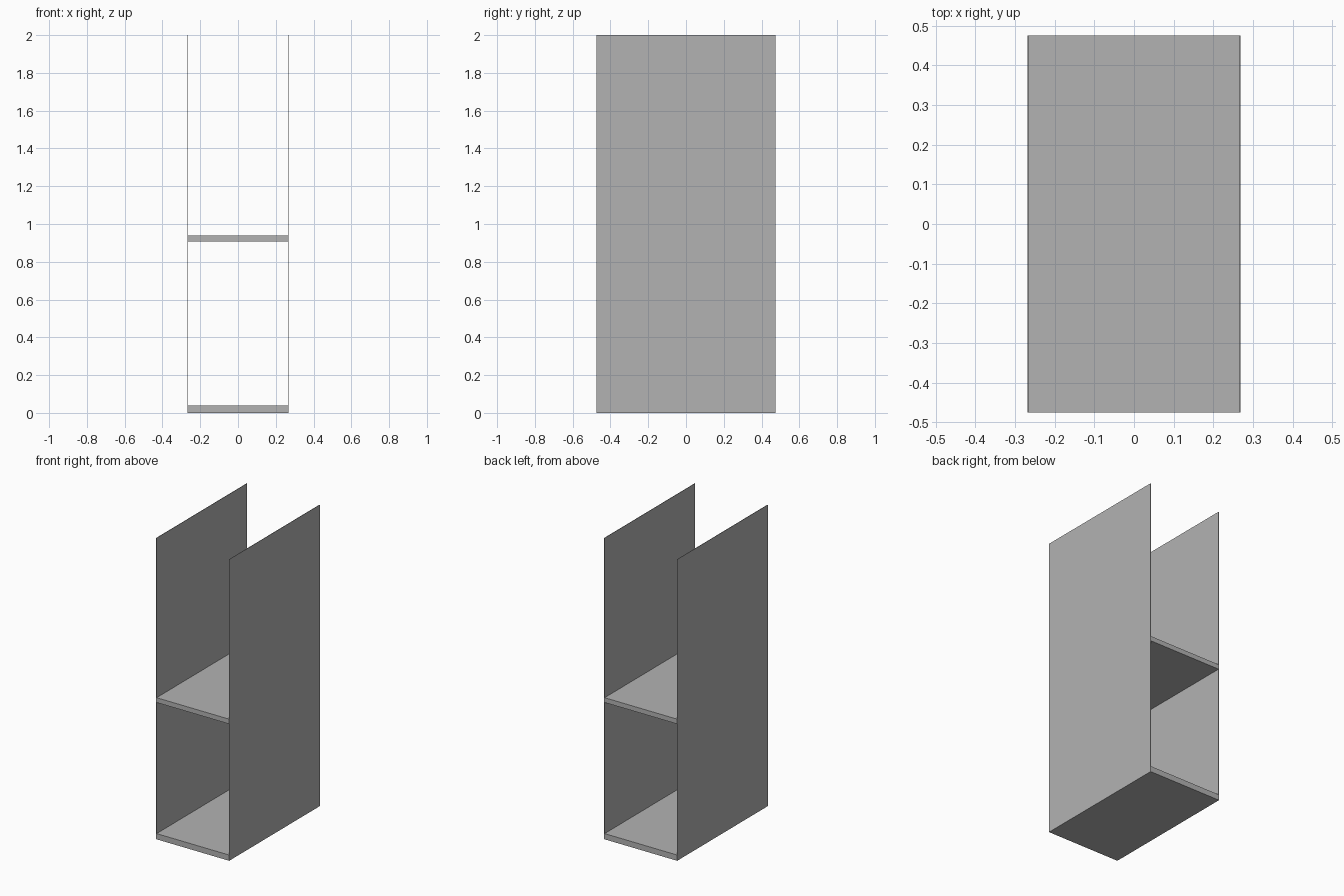
import bpy

# Remove the default object
cube = bpy.data.objects.get("Cube")
if cube:
    bpy.data.objects.remove(cube, do_unlink=True)

HALF_WIDTH = 0.268
DEPTH = 0.95
HEIGHT = 2.0
PANEL = 0.003

# Single grey finish
grey = bpy.data.materials.new("plain_grey")
grey.use_nodes = True
colour = (0.45, 0.45, 0.45, 1.0)
grey.diffuse_color = colour
grey.node_tree.nodes["Principled BSDF"].inputs["Base Color"].default_value = colour


def board(name, x_min, x_max, z_min, z_max):
    """Full-depth box between the given x and z limits."""
    bpy.ops.mesh.primitive_cube_add(
        size=1, location=((x_min + x_max) / 2, 0, (z_min + z_max) / 2))
    obj = bpy.context.object
    obj.name = name
    obj.scale = (x_max - x_min, DEPTH, z_max - z_min)
    bpy.ops.object.transform_apply(location=False, rotation=False, scale=True)
    obj.data.materials.append(grey)
    return obj


# Thin side panels
inner = HALF_WIDTH - PANEL
board("left_side_panel", inner, HALF_WIDTH, 0, HEIGHT)
board("right_side_panel", -HALF_WIDTH, -inner, 0, HEIGHT)

# Boards held between the panels
board("bottom_board", -inner, inner, 0, 0.038)
board("middle_shelf", -inner, inner, 0.908, 0.94)
